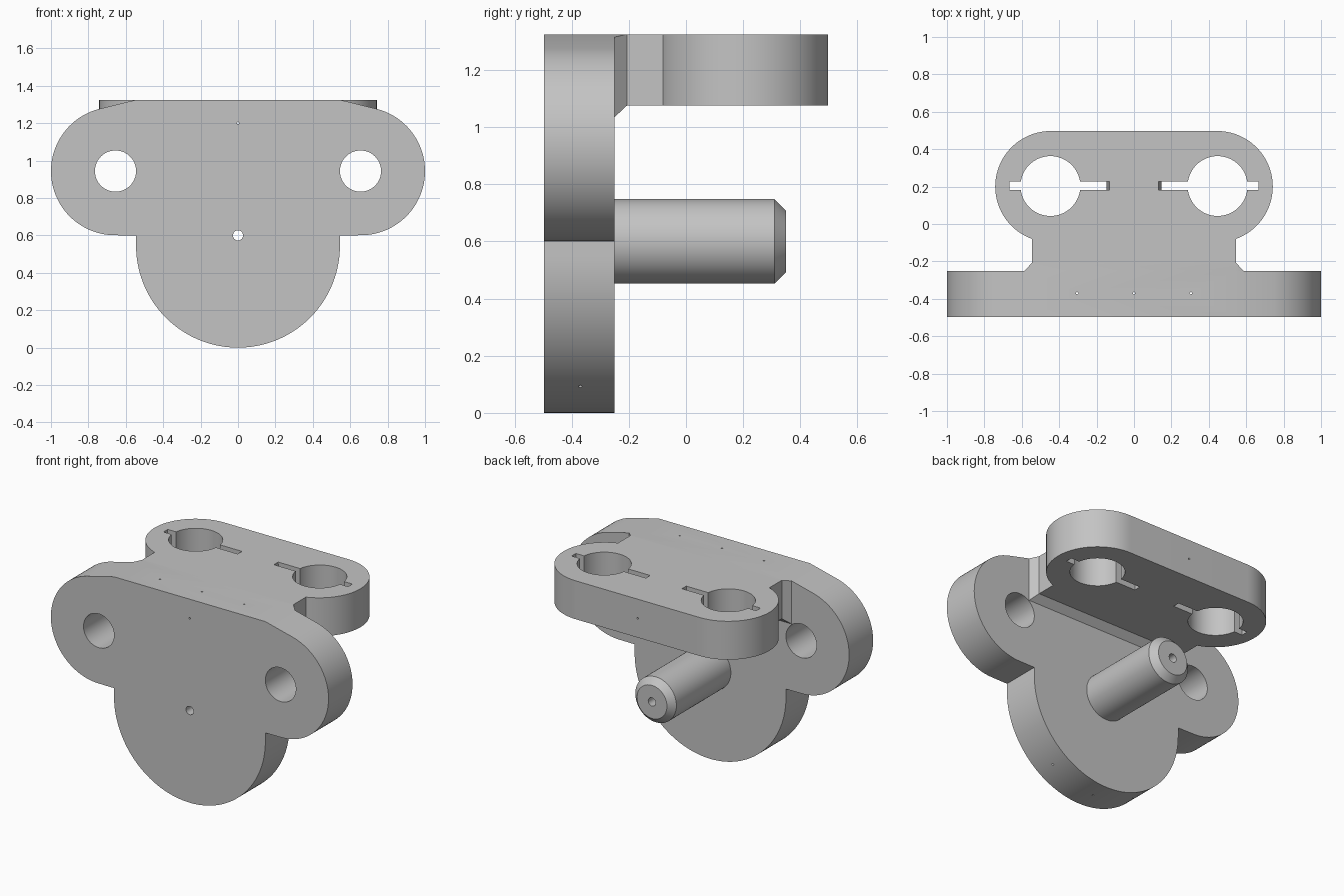
import bpy, bmesh
from math import cos, sin, radians
from mathutils import Vector, Matrix

cube = bpy.data.objects.get("Cube")
if cube:
    bpy.data.objects.remove(cube, do_unlink=True)

grey = bpy.data.materials.new("plain grey")
grey.use_nodes = True
colour = (0.55, 0.55, 0.55, 1)
grey.diffuse_color = colour
grey.node_tree.nodes["Principled BSDF"].inputs["Base Color"].default_value = colour

FRONT, BACK, END = -0.497, -0.25, 0.497     # plate faces and shelf end along y
TOP, UNDER = 1.325, 1.075                   # shelf faces along z
PIN_Z = 0.6


def finish(name, bm):
    bmesh.ops.recalc_face_normals(bm, faces=bm.faces)
    mesh = bpy.data.meshes.new(name)
    bm.to_mesh(mesh)
    bm.free()
    mesh.materials.append(grey)
    obj = bpy.data.objects.new(name, mesh)
    bpy.context.scene.collection.objects.link(obj)
    return obj


def arc(cx, cy, r, start, stop, n=48):
    angles = [radians(start + (stop - start) * i / n) for i in range(n + 1)]
    return [(cx + r * cos(a), cy + r * sin(a)) for a in angles]


def mirrored(half):
    return half + [(-x, y) for x, y in reversed(half) if x > 1e-5]


def extrude(name, outline, place, depth):
    """Fill an outline and pull it along a depth vector."""
    bm = bmesh.new()
    face = bm.faces.new([bm.verts.new(place(a, b)) for a, b in outline])
    out = bmesh.ops.extrude_face_region(bm, geom=[face])
    verts = [v for v in out["geom"] if isinstance(v, bmesh.types.BMVert)]
    bmesh.ops.translate(bm, verts=verts, vec=Vector(depth))
    return finish(name, bm)


def hull(name, points):
    bm = bmesh.new()
    for p in points:
        bm.verts.new(p)
    bmesh.ops.convex_hull(bm, input=bm.verts)
    bmesh.ops.dissolve_limit(bm, angle_limit=0.01, verts=bm.verts, edges=bm.edges)
    return finish(name, bm)


def rod(name, start, stop, r, r_end=None, sides=64):
    start, stop = Vector(start), Vector(stop)
    axis = stop - start
    turn = axis.to_track_quat('Z', 'Y').to_matrix().to_4x4()
    bm = bmesh.new()
    bmesh.ops.create_cone(bm, cap_ends=True, segments=sides, radius1=r,
                          radius2=r if r_end is None else r_end, depth=axis.length,
                          matrix=Matrix.Translation((start + stop) / 2) @ turn)
    return finish(name, bm)


def cut(obj, cutters):
    for cutter in cutters:
        cutter.hide_render = True
        mod = obj.modifiers.new("cut", 'BOOLEAN')
        mod.operation = 'DIFFERENCE'
        mod.solver = 'EXACT'
        mod.object = cutter
    graph = bpy.context.evaluated_depsgraph_get()
    obj.data = bpy.data.meshes.new_from_object(obj.evaluated_get(graph))
    obj.modifiers.clear()
    for cutter in cutters:
        bpy.data.objects.remove(cutter, do_unlink=True)


def long_hole():
    return rod("cutter", (0, -1, 1.2), (0, 1, 1.2), 0.006, sides=12)


def pin_bore():
    return rod("cutter", (0, -1, PIN_Z), (0, 1, PIN_Z), 0.027, sides=32)


# Front plate: round lower lobe, two round ears and a flat top
half = arc(0, 0.545, 0.545, -90, 0) + [(0.545, 0.6)]
half += arc(0.657, 0.944, 0.343, -90, 75) + [(0.545, TOP)]
plate = extrude("front_plate", mirrored(half),
                lambda x, z: (x, FRONT, z), (0, BACK - FRONT, 0))
holes = [rod("cutter", (s * 0.655, -1, 0.944), (s * 0.655, 1, 0.944), 0.11) for s in (-1, 1)]
holes += [rod("cutter", (x, -0.37, -1), (x, -0.37, 2), 0.006, sides=12)
          for x in (-0.304, 0, 0.304)]
cut(plate, holes + [pin_bore(), long_hole()])

# Shelf: neck and rounded slab, with two slotted round holes
neck_y = -0.207
half = [(0.545, neck_y)] + arc(0.445, 0.2, 0.297, -70.3, 90)
shelf = extrude("shelf", mirrored(half),
                lambda x, y: (x, y, UNDER), (0, 0, TOP - UNDER))
holes = [long_hole()]
for s in (-1, 1):
    holes.append(rod("cutter", (s * 0.447, 0.203, 1), (s * 0.447, 0.203, 1.5), 0.16))
    # Slot with a slightly leaning inner end
    holes.append(hull("cutter", [(s * x, y, z) for y in (0.183, 0.227) for x, z in
                                 ((0.665, 1), (0.665, 1.4), (0.152, 1), (0.125, 1.4))]))
cut(shelf, holes)

# Chamfered flare joining the shelf to the plate
flare = hull("shelf_flare", [(s * x, y, z) for s in (-1, 1) for x, y, z in (
    (0.545, BACK, TOP), (0.545, neck_y, TOP), (0.545, neck_y, UNDER),
    (0.585, BACK, 1.035), (0.585, BACK, 1.315))])
cut(flare, [long_hole()])

# Pin with a chamfered tip, bored through
pin = rod("pin", (0, BACK, PIN_Z), (0, 0.31, PIN_Z), 0.148)
tip = rod("pin_tip", (0, 0.31, PIN_Z), (0, 0.35, PIN_Z), 0.148, 0.108)
cut(pin, [pin_bore()])
cut(tip, [pin_bore()])

# Smooth the round walls and keep the edges crisp
bpy.ops.object.select_all(action='DESELECT')
for obj in (plate, shelf, flare, pin, tip):
    obj.select_set(True)
bpy.context.view_layer.objects.active = plate
bpy.ops.object.shade_smooth_by_angle(angle=radians(25))
